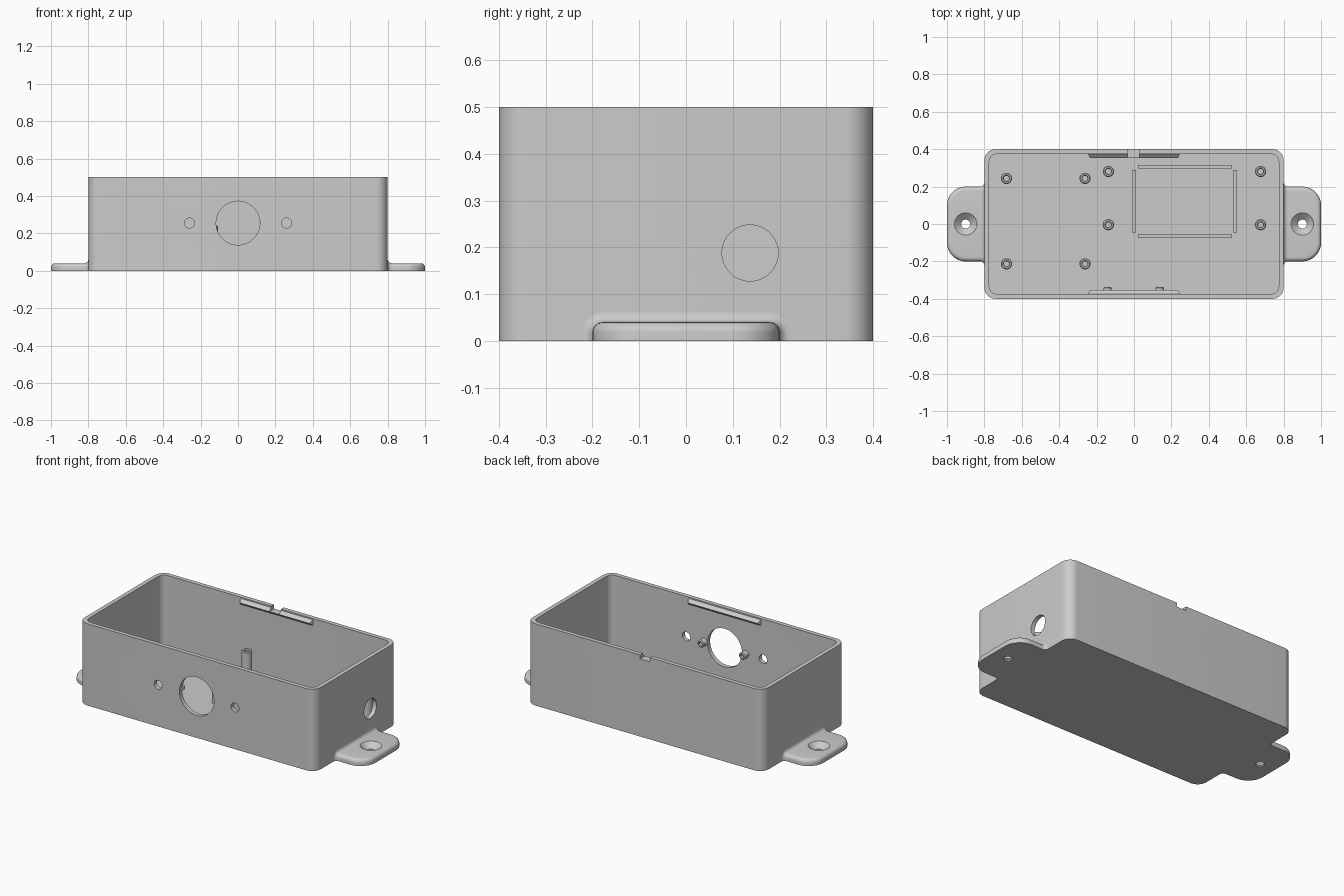
import bpy, bmesh, math
from mathutils import Matrix, Vector

if "Cube" in bpy.data.objects:
    bpy.data.objects.remove(bpy.data.objects["Cube"])

WALL, FLOOR, TOP = 0.026, 0.03, 0.5
HX, HY = 0.8, 0.4

grey = bpy.data.materials.new("plain grey plastic")
grey.use_nodes = True
grey.diffuse_color = (0.6, 0.6, 0.6, 1)
grey.node_tree.nodes["Principled BSDF"].inputs["Base Color"].default_value = (0.6, 0.6, 0.6, 1)


def finish(name, bm):
    bmesh.ops.recalc_face_normals(bm, faces=bm.faces[:])
    mesh = bpy.data.meshes.new(name)
    bm.to_mesh(mesh)
    bm.free()
    mesh.materials.append(grey)
    ob = bpy.data.objects.new(name, mesh)
    bpy.context.collection.objects.link(ob)
    return ob


def activate(ob):
    bpy.ops.object.select_all(action='DESELECT')
    ob.select_set(True)
    bpy.context.view_layer.objects.active = ob


def smooth(ob):
    activate(ob)
    bpy.ops.object.shade_smooth_by_angle(angle=math.radians(35))


def loft(name, loops):
    """Skin a series of equal-length loops and cap both ends."""
    bm = bmesh.new()
    rings = [[bm.verts.new(p) for p in loop] for loop in loops]
    n = len(rings[0])
    for a, b in zip(rings, rings[1:]):
        for i in range(n):
            j = (i + 1) % n
            bm.faces.new((a[i], a[j], b[j], b[i]))
    bm.faces.new(rings[0])
    bm.faces.new(rings[-1])
    return finish(name, bm)


def arc(cx, cy, r, start, steps=10):
    """Quarter arc starting at an angle in degrees."""
    angles = [math.radians(start + 90 * i / steps) for i in range(steps + 1)]
    return [(cx + r * math.cos(a), cy + r * math.sin(a)) for a in angles]


def rounded_block(name, hx, hy, r, z0, z1):
    x, y = hx - r, hy - r
    outline = arc(x, y, r, 0) + arc(-x, y, r, 90) + arc(-x, -y, r, 180) + arc(x, -y, r, 270)
    return loft(name, [[(px, py, z) for px, py in outline] for z in (z0, z1)])


def box(name, x0, x1, y0, y1, z0, z1):
    return loft(name, [[(x0, y0, z), (x1, y0, z), (x1, y1, z), (x0, y1, z)] for z in (z0, z1)])


def lathe(name, profile, place, segments=32):
    """Stack circles of (radius, height) and move them into place."""
    turn = [2 * math.pi * i / segments for i in range(segments)]
    return loft(name, [[place @ Vector((r * math.cos(a), r * math.sin(a), h)) for a in turn]
                       for r, h in profile])


def boolean(target, tool, operation='DIFFERENCE'):
    mod = target.modifiers.new("cut", 'BOOLEAN')
    mod.operation, mod.solver, mod.object = operation, 'EXACT', tool
    activate(target)
    bpy.ops.object.modifier_apply(modifier=mod.name)
    bpy.data.objects.remove(tool)


def at(x, y, z):
    return Matrix.Translation((x, y, z))


ALONG_Y = Matrix.Rotation(-math.pi / 2, 4, 'X')
ALONG_X = Matrix.Rotation(math.pi / 2, 4, 'Y')

# Open case with rounded corners
case = rounded_block("case", HX, HY, 0.06, 0, TOP)
boolean(case, rounded_block("cavity", HX - WALL, HY - WALL, 0.04, FLOOR, TOP + 0.1))

# Front openings: one large, two small
for x, r in ((0, 0.117), (-0.26, 0.027), (0.26, 0.027)):
    boolean(case, lathe("front_cutter", [(r, -0.05), (r, 0.05)], at(x, -HY, 0.255) @ ALONG_Y, 48))

# Cable hole in the right-hand end
boolean(case, lathe("end_cutter", [(0.06, -0.05), (0.06, 0.05)], at(HX, 0.137, 0.188) @ ALONG_X, 48))

# Notch in the back rim
NOTCH = (-0.036, 0.03, 0.34, 0.45, 0.475, 0.55)
boolean(case, box("notch_cutter", *NOTCH))
smooth(case)

# Wedge-shaped lid catches inside the long walls
for name, s in (("front_catch", -1), ("back_catch", 1)):
    bm = bmesh.new()
    for e in (-1, 1):
        for x, y, z in ((0.248, 0.38, 0.497), (0.236, 0.354, 0.475), (0.248, 0.38, 0.45)):
            bm.verts.new((e * x, s * y, z))
    bmesh.ops.convex_hull(bm, input=bm.verts[:])
    catch = finish(name, bm)
    if s > 0:
        boolean(catch, box("notch_cutter", *NOTCH))


# Mounting ears with rounded edges and a countersunk hole
def ear_plan(side, inset, z):
    x, y, r = 1 - inset, 0.2 - inset, 0.1 - inset
    plan = [(0.785, -y)] + arc(x - r, -y + r, r, 270) + arc(x - r, y - r, r, 0) + [(0.785, y)]
    return [(side * px, py, z) for px, py in plan]


EDGE, COVE, THICK = 0.022, 0.022, 0.04
for name, side in (("left", 1), ("right", -1)):
    loops = [ear_plan(side, 0, 0)]
    for i in range(7):
        a = math.pi / 2 * i / 6
        loops.append(ear_plan(side, EDGE * (1 - math.cos(a)), THICK - EDGE + EDGE * math.sin(a)))
    ear = loft(name + "_ear", loops)
    boolean(ear, lathe("screw_cutter", [(0.024, -0.02), (0.024, 0.008), (0.06, THICK), (0.06, 0.08)],
                       at(side * 0.9, 0, 0)))
    smooth(ear)

    # Concave fillet where the ear meets the case
    loops = []
    for i in range(8):
        a = math.pi / 2 * i / 7
        grow = COVE * (1 - math.cos(a))
        x = side * (HX + COVE * (1 - math.sin(a)))
        y, z, r = 0.2 - EDGE, THICK - EDGE, EDGE + grow
        section = [(y + r, 0)] + arc(y, z, r, 0, 6) + arc(-y, z, r, 90, 6) + [(-y - r, 0)]
        loops.append([(x, py, pz) for py, pz in section])
    smooth(loft(name + "_ear_fillet", loops))


# Hollow screw posts
def post(name, place, height, r=0.03):
    bore = 0.45 * r
    depth = max(0.005, height - 0.06)
    smooth(lathe(name, [(r, 0), (r, height - 0.005), (r - 0.005, height),
                        (bore + 0.004, height), (bore, height - 0.005), (bore, depth)], place, 24))


for x in (-0.682, -0.262):
    for y in (-0.213, 0.244):
        post("short_post", at(x, y, FLOOR - 0.002), 0.072)
for x in (-0.137, 0.677):
    for y in (-0.004, 0.281):
        post("tall_post", at(x, y, FLOOR - 0.002), 0.212)

# Horizontal pegs beside the large front opening
for x in (-0.142, 0.138):
    post("front_peg", at(x, -HY + WALL - 0.002, 0.255) @ ALONG_Y, 0.04, 0.022)

# Low rails framing a module on the floor
RAIL = 0.1
for name, x0, x1, y0, y1 in (("left_rail", 0.53, 0.552, -0.045, 0.29),
                             ("right_rail", -0.012, 0.01, -0.045, 0.29),
                             ("back_rail", 0.022, 0.52, 0.296, 0.316),
                             ("front_rail", 0.022, 0.52, -0.074, -0.054)):
    box(name, x0, x1, y0, y1, FLOOR - 0.002, RAIL)
